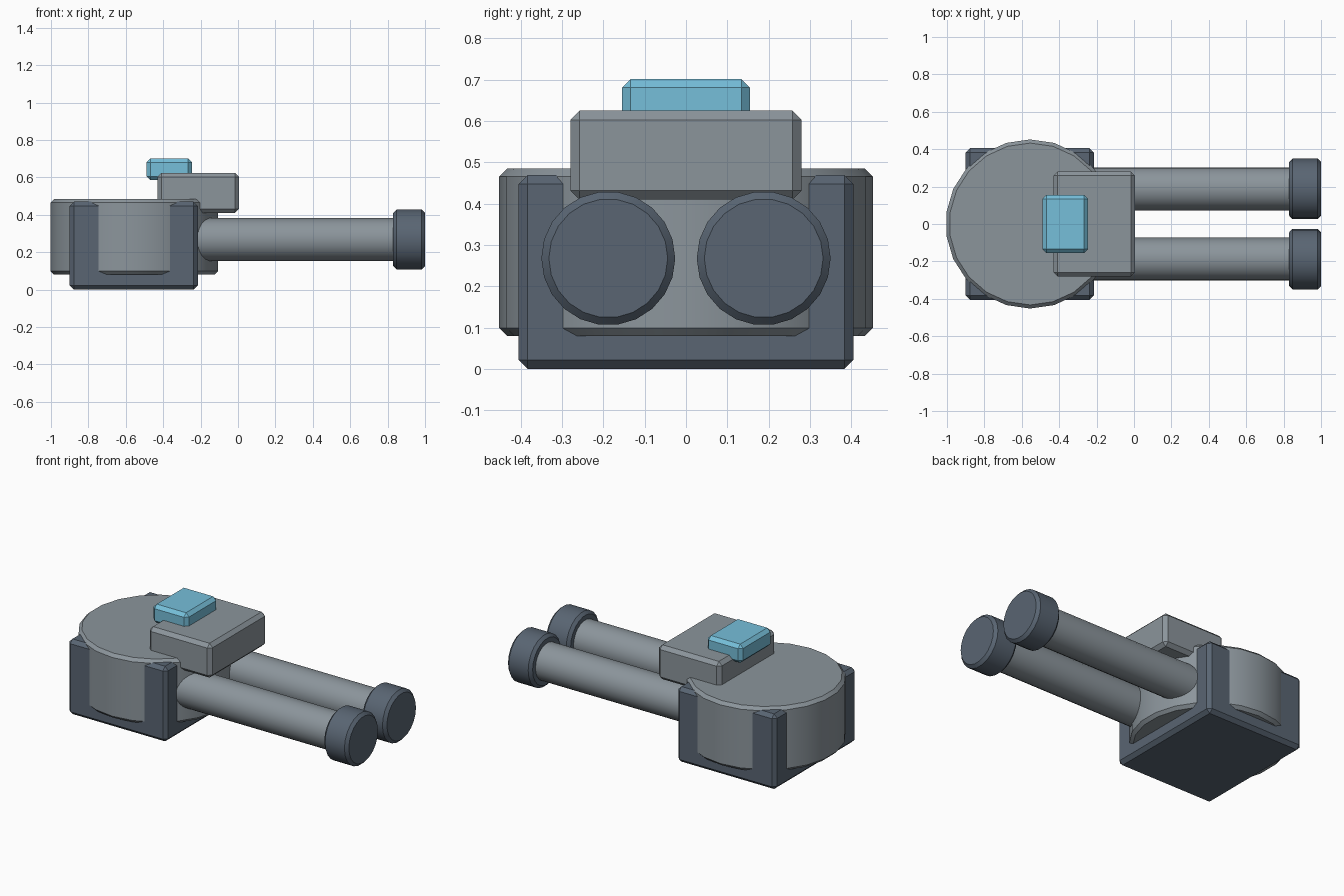
import bpy, math
from mathutils import Matrix

cube = bpy.data.objects.get("Cube")
if cube:
    bpy.data.objects.remove(cube, do_unlink=True)


def material(name, rgb):
    m = bpy.data.materials.new(name)
    m.use_nodes = True
    color = (*rgb, 1)
    m.diffuse_color = color
    m.node_tree.nodes["Principled BSDF"].inputs["Base Color"].default_value = color
    return m


dark = material("dark_steel", (0.10, 0.13, 0.17))
grey = material("grey_steel", (0.26, 0.30, 0.33))
blue = material("sight_blue", (0.18, 0.52, 0.70))


def finish(name, mat, bevel):
    ob = bpy.context.object
    ob.name = ob.data.name = name
    ob.data.materials.append(mat)
    if bevel:
        mod = ob.modifiers.new("Bevel", "BEVEL")
        mod.width = bevel
        mod.segments = 1
        mod.limit_method = "ANGLE"
        mod.angle_limit = math.radians(40)
        bpy.ops.object.modifier_apply(modifier=mod.name)
    return ob


def box(name, lo, hi, mat, bevel):
    bpy.ops.mesh.primitive_cube_add(size=1)
    ob = bpy.context.object
    center = [(a + b) / 2 for a, b in zip(lo, hi)]
    size = [b - a for a, b in zip(lo, hi)]
    ob.data.transform(Matrix.Translation(center) @ Matrix.Diagonal((*size, 1)))
    return finish(name, mat, bevel)


def cylinder(name, center, radius, depth, sides, mat, bevel, along_x=False):
    bpy.ops.mesh.primitive_cylinder_add(vertices=sides, radius=radius, depth=depth)
    ob = bpy.context.object
    turn = Matrix.Rotation(math.pi / 2, 4, "Y") if along_x else Matrix()
    ob.data.transform(Matrix.Translation(center) @ turn)
    finish(name, mat, bevel)
    bpy.ops.object.shade_smooth_by_angle(angle=math.radians(30))
    return ob


# Mount and rotating drum
box("base_block", (-0.9, -0.405, 0), (-0.215, 0.405, 0.47), dark, 0.022)
cylinder("turret_drum", (-0.555, 0, 0.2825), 0.452, 0.405, 22, grey, 0.019)

# Upper housing and sight
box("upper_housing", (-0.43, -0.28, 0.41), (0.005, 0.28, 0.625), grey, 0.022)
box("sight", (-0.49, -0.155, 0.585), (-0.245, 0.155, 0.702), blue, 0.021)

# Twin barrels with muzzle rings
for side, y in (("right", -0.188), ("left", 0.188)):
    cylinder(side + "_barrel", (0.26, y, 0.268), 0.115, 1.2, 22, grey, 0, True)
    cylinder(side + "_muzzle", (0.915, y, 0.268), 0.162, 0.17, 22, dark, 0.018, True)
